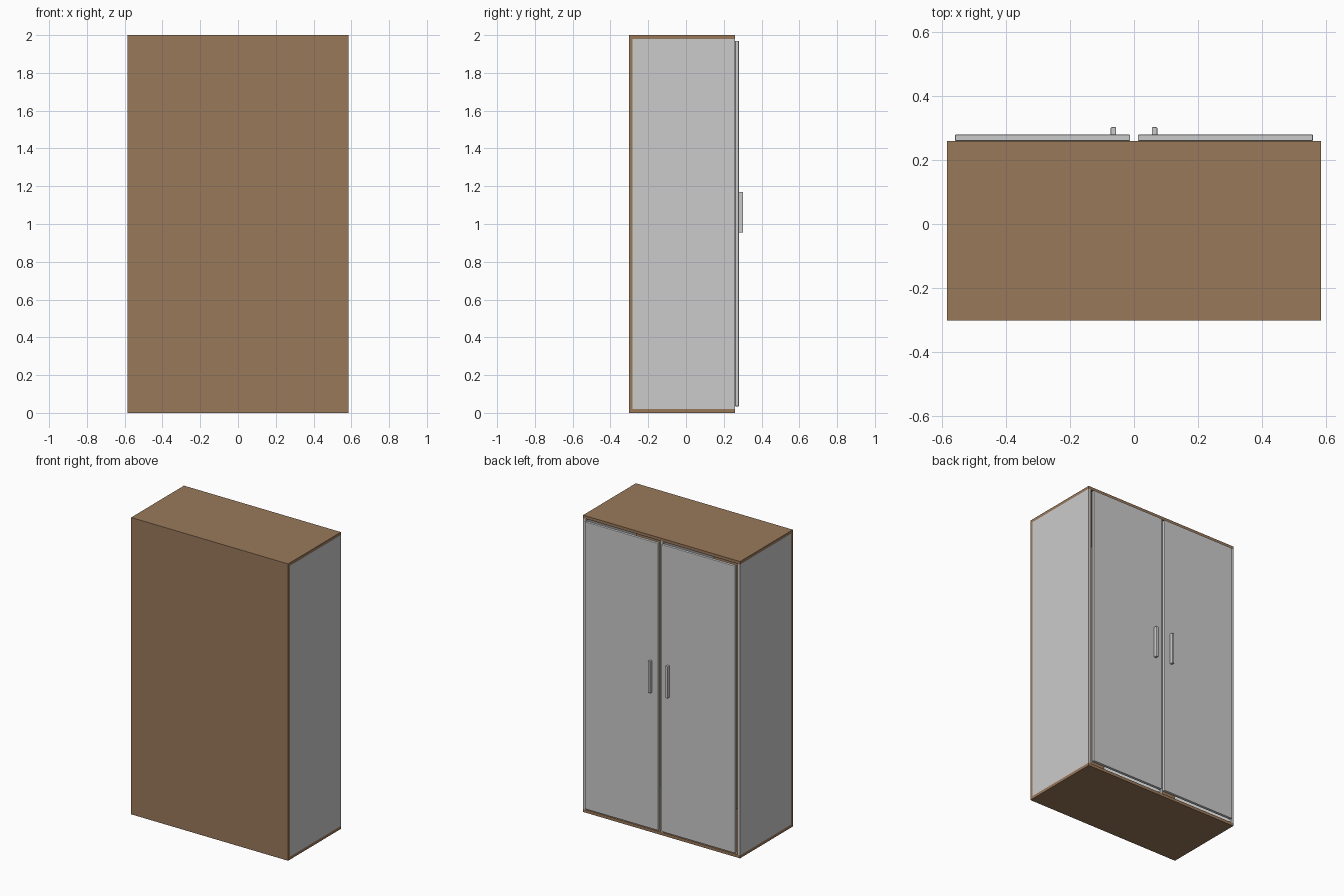
import bpy

if "Cube" in bpy.data.objects:
    bpy.data.objects.remove(bpy.data.objects["Cube"])

brown = bpy.data.materials.new("brown_wood")
brown.diffuse_color = (0.32, 0.19, 0.105, 1)
brown.use_nodes = True
brown.node_tree.nodes["Principled BSDF"].inputs["Base Color"].default_value = brown.diffuse_color


def box(name, x, y, z, mat=None, bevel=0):
    """Box spanning the given (min, max) ranges."""
    bpy.ops.mesh.primitive_cube_add(
        size=1, location=[(a + b) / 2 for a, b in (x, y, z)])
    ob = bpy.context.object
    ob.name = name
    ob.scale = [b - a for a, b in (x, y, z)]
    bpy.ops.object.transform_apply(location=False, rotation=False, scale=True)
    if mat:
        ob.data.materials.append(mat)
    if bevel:
        m = ob.modifiers.new("edge_bevel", 'BEVEL')
        m.width = bevel
        m.segments = 2
    return ob


W, T = 0.585, 0.02           # half width, panel thickness
BACK, OPEN = -0.302, 0.26    # closed face and door side

# Carcass: brown back, top and bottom
box("back_panel", (-W, W), (BACK, BACK + T), (0, 2), brown)
box("bottom_panel", (-W, W), (BACK + T, OPEN), (0, T), brown)
box("top_panel", (-W, W), (BACK + T, OPEN), (2 - T, 2), brown)

# Centre divider closing the gap between the doors
box("divider", (-0.012, 0.008), (BACK + T, OPEN), (T, 2 - T))

# Sides, doors and handles on both halves
for s, side in ((-1, "left"), (1, "right")):
    def span(a, b):
        return tuple(sorted((s * a, s * b)))
    box(side + "_side_panel", span(W - T, W), (BACK + T, OPEN), (T, 2 - T))
    box(side + "_door", span(0.012, 0.56), (OPEN, 0.28), (0.035, 1.97), None, 0.003)
    box(side + "_handle", span(0.056, 0.073), (0.278, 0.303), (0.955, 1.17), None, 0.003)
